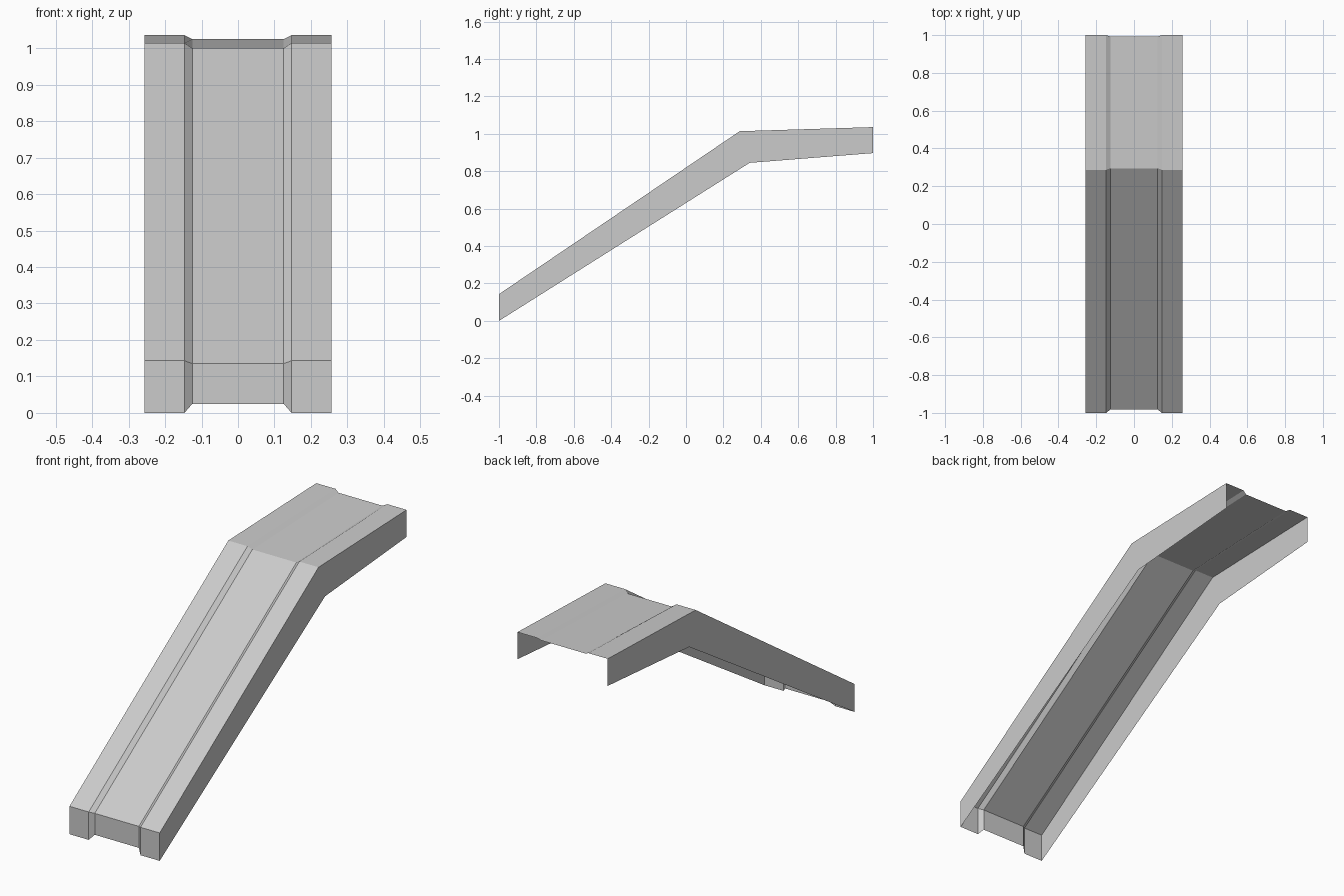
import bpy
import bmesh

cube = bpy.data.objects.get("Cube")
if cube:
    bpy.data.objects.remove(cube, do_unlink=True)

# One plain grey for the whole ramp
GREY = (0.6, 0.6, 0.6, 1.0)
mat = bpy.data.materials.new("light grey")
mat.use_nodes = True
mat.diffuse_color = GREY
mat.node_tree.nodes["Principled BSDF"].inputs["Base Color"].default_value = GREY

OUTER, RAIL, CHANNEL = 0.256, 0.147, 0.125

# Side outlines as (y, z), running from the front up and to the back
rail_line = [(-1, 0.143), (0.287, 1.014), (1, 1.036)]
channel_line = [(-0.982, 0.135), (0.295, 1.0), (0.992, 1.025)]
rail_front = [(-1, 0), rail_line[0]]
channel_front = [(-0.982, 0.025), channel_line[0]]
wall_bottom = [(1, 0.897), (0.34, 0.845), (-1, 0)]


def make_object(name, faces):
    """Build a mesh from a list of faces, each a list of points."""
    bm = bmesh.new()
    for points in faces:
        bm.faces.new([bm.verts.new(p) for p in points])
    bmesh.ops.remove_doubles(bm, verts=bm.verts, dist=0.0001)
    mesh = bpy.data.meshes.new(name)
    bm.to_mesh(mesh)
    bm.free()
    mesh.materials.append(mat)
    obj = bpy.data.objects.new(name, mesh)
    bpy.context.collection.objects.link(obj)
    return obj


def channelled_sheet(name, rail, channel):
    """Sheet with two raised rails and a sunken channel between them."""
    columns = [(-OUTER, rail), (-RAIL, rail), (-CHANNEL, channel),
               (CHANNEL, channel), (RAIL, rail), (OUTER, rail)]
    faces = []
    for (xa, a), (xb, b) in zip(columns, columns[1:]):
        for i in range(len(rail) - 1):
            faces.append([(xa, *a[i]), (xb, *b[i]),
                          (xb, *b[i + 1]), (xa, *a[i + 1])])
    return make_object(name, faces)


# Sloping deck with its level landing, and the closed lower end
channelled_sheet("ramp_deck", rail_line, channel_line)
channelled_sheet("front_panel", rail_front, channel_front)

# Side walls; the underside and the upper end stay open
outline = rail_line + wall_bottom
make_object("right_wall", [[(-OUTER, y, z) for y, z in outline]])
make_object("left_wall", [[(OUTER, y, z) for y, z in reversed(outline)]])
